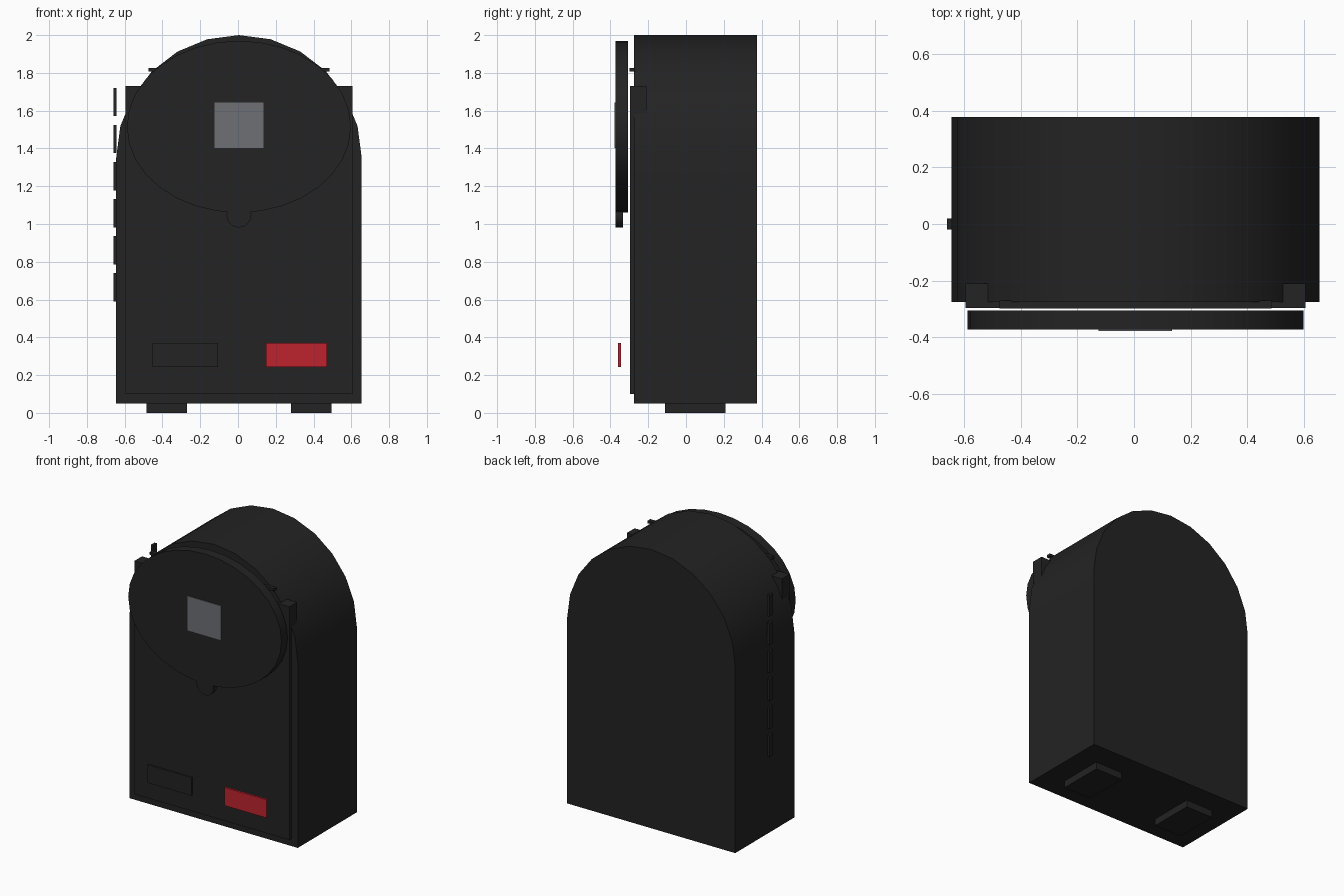
import bpy, bmesh, math

if "Cube" in bpy.data.objects:
    bpy.data.objects.remove(bpy.data.objects["Cube"])

def material(name, rgb):
    m = bpy.data.materials.new(name)
    m.diffuse_color = (*rgb, 1)
    m.use_nodes = True
    m.node_tree.nodes["Principled BSDF"].inputs["Base Color"].default_value = m.diffuse_color
    return m

BLACK = material("soft black", (0.0168, 0.0168, 0.0168))
RED = material("signal red", (0.51, 0.017, 0.028))
GREY = material("screen grey", (0.155, 0.161, 0.177))
CX = 0.005  # centre line of the cabinet

def extrude(name, pts, y0, y1, mat, smooth=False):
    """Extrude an x/z outline from y0 to y1."""
    bm = bmesh.new()
    front = [bm.verts.new((x, y0, z)) for x, z in pts]
    back = [bm.verts.new((x, y1, z)) for x, z in pts]
    n = len(pts)
    bm.faces.new(front)
    bm.faces.new(back[::-1])
    for i in range(n):
        j = (i + 1) % n
        bm.faces.new((front[i], back[i], back[j], front[j]))
    bmesh.ops.recalc_face_normals(bm, faces=bm.faces[:])
    me = bpy.data.meshes.new(name)
    bm.to_mesh(me)
    bm.free()
    me.materials.append(mat)
    ob = bpy.data.objects.new(name, me)
    bpy.context.collection.objects.link(ob)
    if smooth:
        bpy.ops.object.select_all(action='DESELECT')
        ob.select_set(True)
        bpy.context.view_layer.objects.active = ob
        bpy.ops.object.shade_smooth_by_angle(angle=math.radians(35))
    return ob

def box(name, x0, x1, y0, y1, z0, z1, mat=BLACK):
    return extrude(name, [(x0, z0), (x1, z0), (x1, z1), (x0, z1)], y0, y1, mat)

def arc(cx, cz, rx, rz, a0, a1, n):
    return [(cx + rx * math.cos(math.radians(a0 + (a1 - a0) * i / n)),
             cz + rz * math.sin(math.radians(a0 + (a1 - a0) * i / n)))
            for i in range(n + 1)]

# Arched cabinet
extrude("cabinet", [(CX - 0.65, 0.05), (CX + 0.65, 0.05)]
        + arc(CX, 1.35, 0.65, 0.65, 0, 180, 12), -0.275, 0.377, BLACK, True)

# Front panel whose top corners stick out past the arch
box("front_panel", CX - 0.60, CX + 0.60, -0.296, -0.21, 0.10, 1.73)

# Thin trim bar behind the dial
box("top_trim", CX - 0.48, CX + 0.48, -0.298, -0.27, 1.807, 1.826)

# Oval dial with a small tab below
extrude("dial", arc(CX, 1.515, 0.593, 0.455, 0, 360, 32)[:-1], -0.373, -0.306, BLACK, True)
extrude("dial_tab", arc(CX, 1.047, 0.066, 0.066, 0, 360, 16)[:-1], -0.372, -0.333, BLACK, True)

# Screen plate on the dial
box("screen", CX - 0.13, CX + 0.13, -0.378, -0.371, 1.402, 1.642, GREY)

# Label plates in front of the panel
box("black_plate", -0.453, -0.107, -0.36, -0.345, 0.243, 0.37)
box("red_plate", 0.147, 0.472, -0.36, -0.345, 0.243, 0.37, RED)

# Row of dashes on the left side
for i in range(6):
    z = 0.59 + 0.1962 * i
    box(f"side_dash_{i + 1}", -0.66, -0.642, -0.02, 0.02, z, z + 0.15)

# Feet
for name, s in (("left_foot", -1), ("right_foot", 1)):
    x = CX + s * 0.3825
    box(name, x - 0.1075, x + 0.1075, -0.11, 0.21, 0.0, 0.055)
